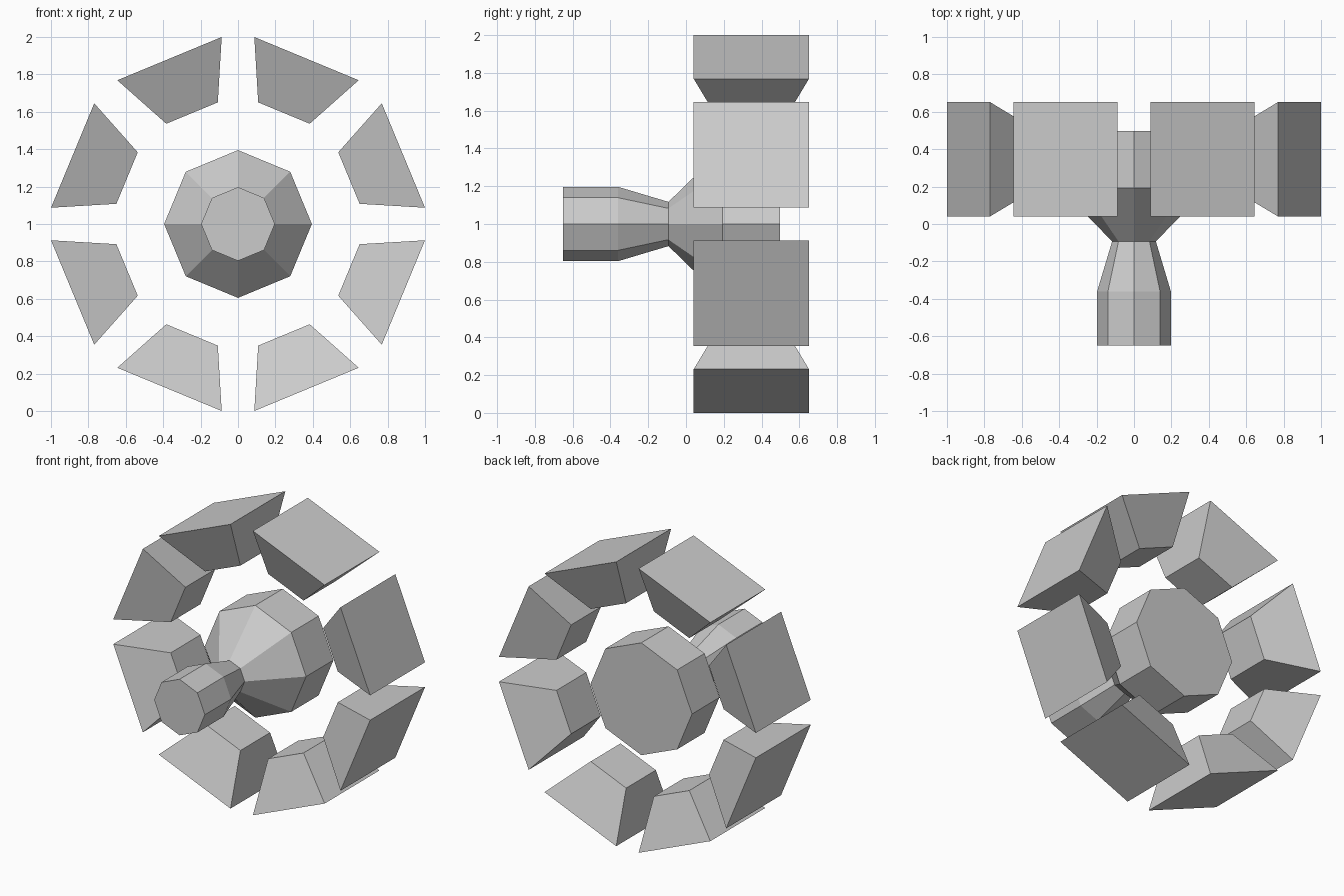
import bpy, bmesh
from math import sin, cos, pi
from mathutils import Matrix, Vector

if "Cube" in bpy.data.objects:
    bpy.data.objects.remove(bpy.data.objects["Cube"])

CENTRE = Vector((0, 0, 1.0))


def loft(name, rings):
    """Join equal-sized vertex rings with quads and cap both ends."""
    bm = bmesh.new()
    loops = [[bm.verts.new(p) for p in ring] for ring in rings]
    n = len(loops[0])
    for a, b in zip(loops, loops[1:]):
        for i in range(n):
            j = (i + 1) % n
            bm.faces.new((a[i], a[j], b[j], b[i]))
    bm.faces.new(loops[0])
    bm.faces.new(loops[-1])
    bmesh.ops.recalc_face_normals(bm, faces=bm.faces)
    mesh = bpy.data.meshes.new(name)
    bm.to_mesh(mesh)
    bm.free()
    obj = bpy.data.objects.new(name, mesh)
    bpy.context.collection.objects.link(obj)
    return obj


# Central hub with handle: octagonal turned profile (y, radius)
profile = [(-0.65, 0.197), (-0.36, 0.197), (-0.093, 0.117),
           (0.193, 0.395), (0.497, 0.395)]
loft("hub_and_handle",
     [[CENTRE + Vector((r * cos(k * pi / 4), y, r * sin(k * pi / 4)))
       for k in range(8)] for y, r in profile])

# Ring of eight tapered blocks, narrow end facing the hub
Y_MID = 0.346


def block_ring(radius, half_width, half_depth):
    return [Vector((sx * half_width, Y_MID + sy * half_depth, radius))
            for sx, sy in ((-1, -1), (1, -1), (1, 1), (-1, 1))]


for k in range(8):
    turn = Matrix.Rotation((k + 0.5) * pi / 4, 3, 'Y')
    loft(f"rim_block_{k + 1}",
         [[CENTRE + turn @ p for p in block_ring(*size)]
          for size in ((0.642, 0.149, 0.165), (0.957, 0.302, 0.305))])
